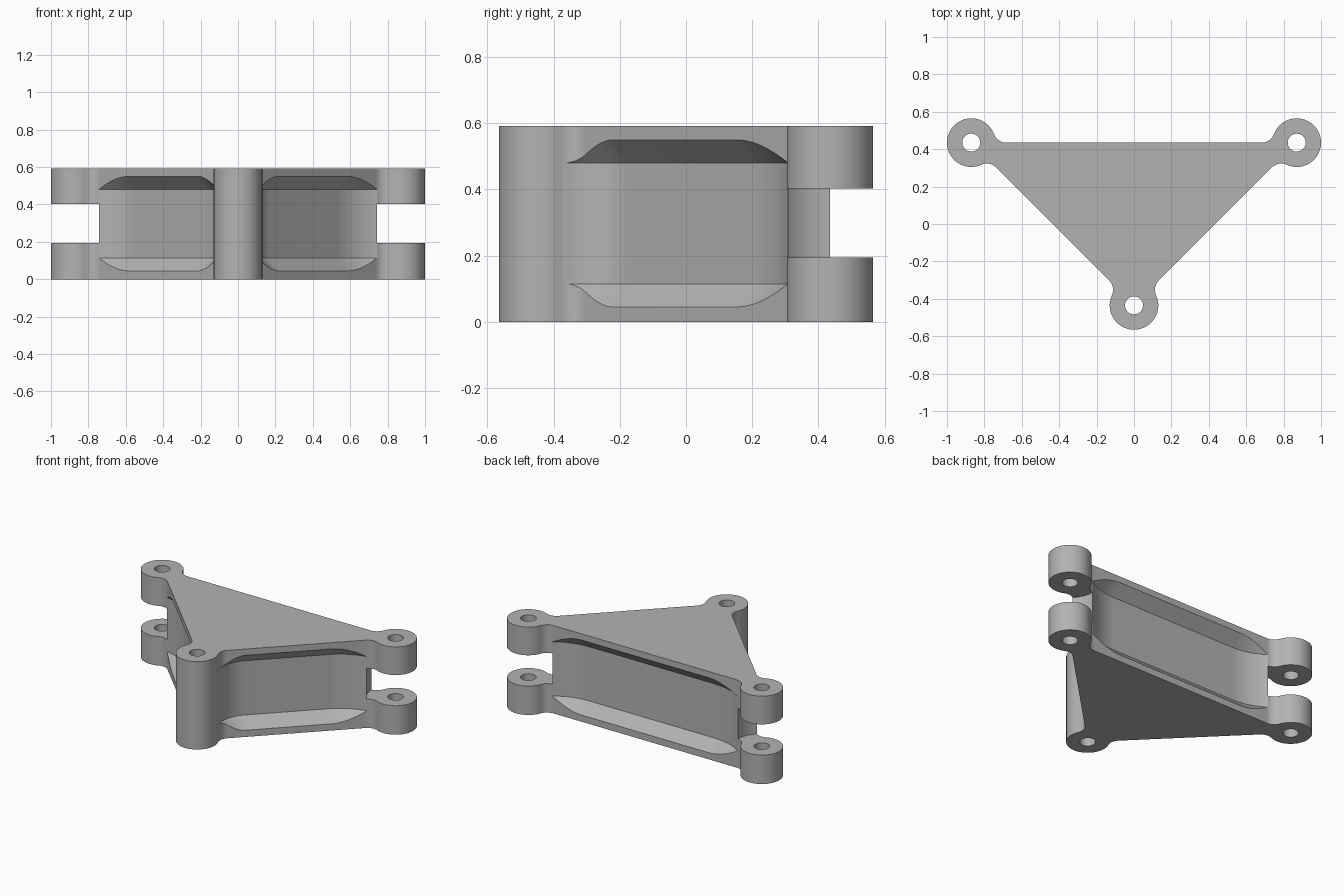
import bpy, bmesh
from math import sin, cos, pi, sqrt, atan2, acos
from mathutils import Vector

if "Cube" in bpy.data.objects:
    bpy.data.objects.remove(bpy.data.objects["Cube"], do_unlink=True)

HEIGHT = 0.592
BOSS_R, HOLE_R, SLOT_R = 0.13, 0.048, 0.179
FILLET = 0.07                          # blend between boss and plate edge
POCKET_LOW, POCKET_HIGH, DEPTH = 0.115, 0.48, 0.07
SLOT_LOW, SLOT_HIGH = 0.195, 0.402
FRONT, LEFT, RIGHT = Vector((0, -0.435)), Vector((0.87, 0.435)), Vector((-0.87, 0.435))
EDGES = [(FRONT, LEFT), (LEFT, RIGHT), (RIGHT, FRONT)]

grey = bpy.data.materials.new("plain grey")
grey.use_nodes = True
grey.diffuse_color = (0.45, 0.45, 0.45, 1)
grey.node_tree.nodes["Principled BSDF"].inputs["Base Color"].default_value = grey.diffuse_color


def arc(center, radius, a0, a1, steps):
    return [Vector((center[0] + radius * cos(a0 + (a1 - a0) * i / steps),
                    center[1] + radius * sin(a0 + (a1 - a0) * i / steps)))
            for i in range(steps + 1)]


def loft(name, sections):
    """Solid through matching rings, given as (z, points) from bottom to top."""
    bm = bmesh.new()
    rings = [[bm.verts.new((p.x, p.y, z)) for p in pts] for z, pts in sections]
    n = len(rings[0])
    for low, high in zip(rings, rings[1:]):
        for i in range(n):
            j = (i + 1) % n
            bm.faces.new((low[i], low[j], high[j], high[i]))
    bm.faces.new(rings[0][::-1])
    bm.faces.new(rings[-1])
    bmesh.ops.recalc_face_normals(bm, faces=bm.faces)
    mesh = bpy.data.meshes.new(name)
    bm.to_mesh(mesh)
    bm.free()
    mesh.materials.append(grey)
    obj = bpy.data.objects.new(name, mesh)
    bpy.context.collection.objects.link(obj)
    return obj


def cut(body, cutter):
    bpy.context.view_layer.objects.active = body
    mod = body.modifiers.new("cut", "BOOLEAN")
    mod.operation, mod.solver, mod.object = "DIFFERENCE", "EXACT", cutter
    bpy.ops.object.modifier_apply(modifier=mod.name)
    bpy.data.objects.remove(cutter, do_unlink=True)


def cylinder(name, center, radius, low, high, steps=64):
    ring = arc(center, radius, 0, 2 * pi, steps)[:-1]
    return loft(name, [(low, ring), (high, ring)])


def edge_frame(start, end):
    """Maps (distance along edge, distance outward) to plan coordinates."""
    d = (end - start).normalized()
    out = Vector((d.y, -d.x))
    return lambda p: start + d * p[0] + out * p[1]


# Plan outline: triangle edges blended into round bosses
def edge_points(start, end):
    place, length = edge_frame(start, end), (end - start).length
    t = sqrt((BOSS_R + FILLET) ** 2 - FILLET ** 2)
    first = arc((t, FILLET), FILLET, pi + atan2(FILLET, t), 1.5 * pi, 14)
    second = [Vector((length - p.x, p.y)) for p in reversed(first)]
    return [place(p) for p in first + second]


outline = []
runs = [edge_points(*e) for e in EDGES]
for i, (start, end) in enumerate(EDGES):
    a = runs[i][-1] - end
    b = runs[(i + 1) % 3][0] - end
    a0, a1 = atan2(a.y, a.x), atan2(b.y, b.x)
    if a1 < a0:
        a1 += 2 * pi
    outline += runs[i] + arc(end, BOSS_R, a0, a1, 44)[1:-1]

body = loft("bracket_body", [(0, outline), (HEIGHT, outline)])


# Side pockets: walls curve out at both ends, floor and roof slope at 45 degrees
def boss_end(offset):
    r = 0.2
    t = sqrt((BOSS_R + r) ** 2 - (r - DEPTH) ** 2)
    pts = arc((t, r - DEPTH), r - offset, pi + atan2(r - DEPTH, t) + 0.01, 1.5 * pi, 20)
    return [Vector((0.135, 0.3))] + pts


def slot_end(offset):
    r = 0.39
    swing = acos((r - DEPTH) / r)
    t = SLOT_R + r * sin(swing)
    pts = arc((t, r - DEPTH), r - offset, 1.5 * pi - swing, 1.5 * pi, 20)
    lip = pts[0] + Vector((-0.028, 0.02))
    return [Vector((lip.x, 0.3)), lip] + pts


def pocket_ring(start, end, offset):
    place, length = edge_frame(start, end), (end - start).length
    first = (boss_end if start == FRONT else slot_end)(offset)
    last = (boss_end if end == FRONT else slot_end)(offset)
    return [place(p) for p in first + [Vector((length - p.x, p.y)) for p in reversed(last)]]


over = DEPTH + 0.02
for start, end in EDGES:
    wall, mouth = pocket_ring(start, end, 0), pocket_ring(start, end, over)
    cut(body, loft("pocket_cutter", [(POCKET_LOW - over, mouth), (POCKET_LOW, wall),
                                     (POCKET_HIGH, wall), (POCKET_HIGH + over, mouth)]))

# Hinge slots through the two rear bosses
for center in (LEFT, RIGHT):
    cut(body, cylinder("slot_cutter", center, SLOT_R, SLOT_LOW, SLOT_HIGH, 96))

# Pin holes through every boss
for center in (FRONT, LEFT, RIGHT):
    cut(body, cylinder("hole_cutter", center, HOLE_R, -0.1, HEIGHT + 0.1))

bpy.ops.object.select_all(action="DESELECT")
body.select_set(True)
bpy.context.view_layer.objects.active = body
bpy.ops.object.shade_smooth_by_angle(angle=pi / 8)
